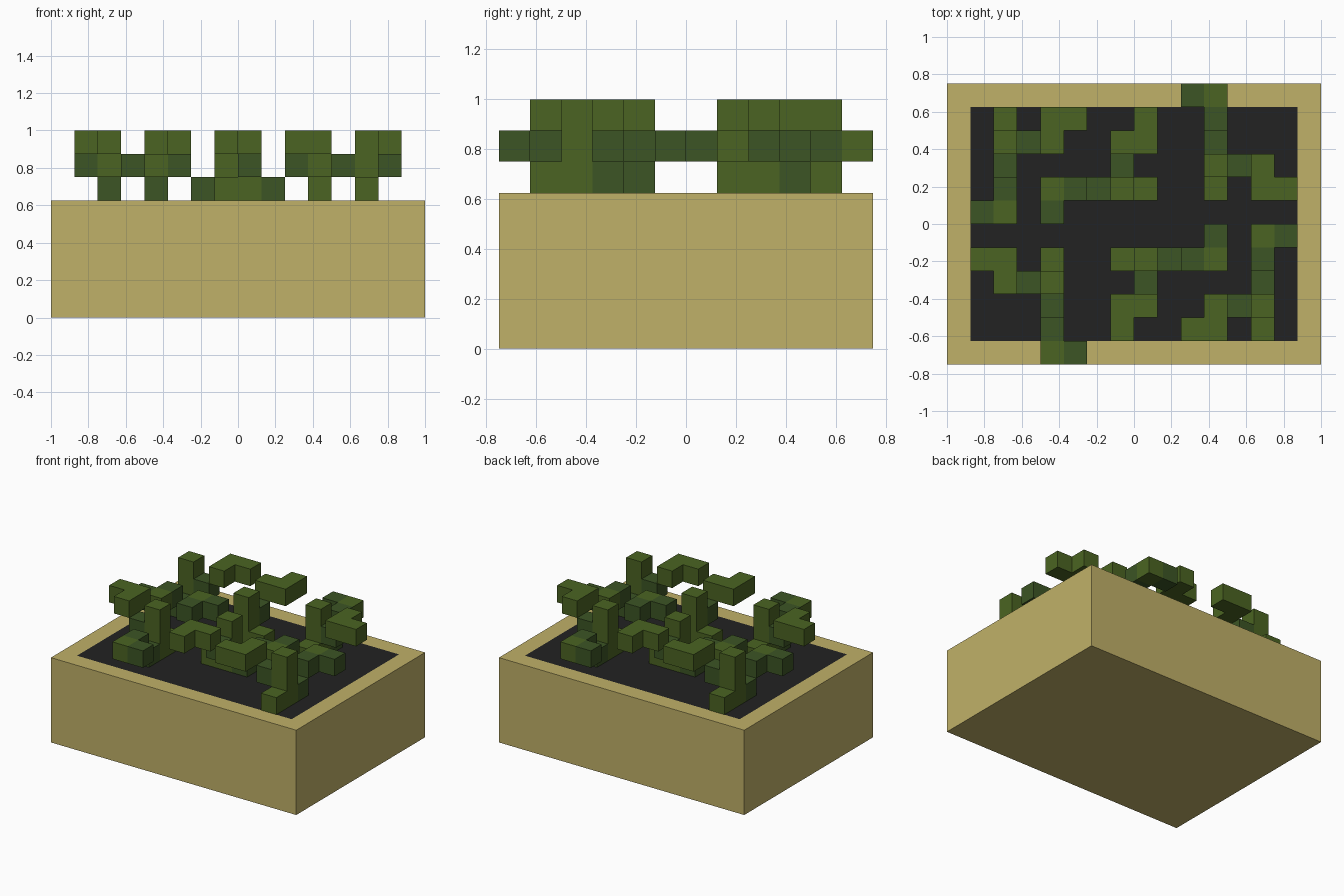
import bpy
import bmesh
from mathutils import Matrix, Vector

cube = bpy.data.objects.get("Cube")
if cube:
    bpy.data.objects.remove(cube, do_unlink=True)

CELL = 0.125           # edge of one block
SOIL_Z = 5 * CELL      # top of the planter


def material(name, rgb):
    mat = bpy.data.materials.new(name)
    mat.use_nodes = True
    color = (*rgb, 1)
    mat.diffuse_color = color
    mat.node_tree.nodes["Principled BSDF"].inputs["Base Color"].default_value = color
    return mat


TAN = material("tan_clay", (0.53, 0.44, 0.14))
SOIL = material("dark_soil", (0.016, 0.016, 0.016))
LIGHT = material("light_green", (0.07, 0.127, 0.016))
DARK = material("dark_green", (0.045, 0.09, 0.018))


def make_object(name, bm, mats):
    bmesh.ops.recalc_face_normals(bm, faces=bm.faces)
    mesh = bpy.data.meshes.new(name)
    bm.to_mesh(mesh)
    bm.free()
    for mat in mats:
        mesh.materials.append(mat)
    obj = bpy.data.objects.new(name, mesh)
    bpy.context.collection.objects.link(obj)


def add_box(bm, center, size):
    matrix = Matrix.Translation(center) @ Matrix.Diagonal((*size, 1))
    return bmesh.ops.create_cube(bm, size=1, matrix=matrix)["verts"]


# Planter: a solid block whose inset top face is the soil
bm = bmesh.new()
add_box(bm, (0, 0, SOIL_Z / 2), (2, 1.5, SOIL_Z))
top = max(bm.faces, key=lambda f: f.calc_center_median().z)
bmesh.ops.inset_region(bm, faces=[top], thickness=CELL, use_even_offset=True)
top.material_index = 1
make_object("planter", bm, [TAN, SOIL])

# Plant parts: blocks as (along, across, level, height) from the trunk
PARTS = {
    "trunk": (LIGHT, [(0, 0, 0, 3), (0, 1, 0, 1)]),
    "high_branch": (DARK, [(1, 0, 1, 1)]),
    "high_leaves": (LIGHT, [(2, 0, 2, 1), (2, 1, 2, 1), (3, 1, 2, 1)]),
    "low_branch": (DARK, [(0, -1, 0, 1), (0, -2, 1, 1), (-1, -3, 1, 1)]),
    "low_leaf": (LIGHT, [(0, -3, 1, 1)]),
}


def add_plant(label, base, along, across):
    for part, (mat, blocks) in PARTS.items():
        bm = bmesh.new()
        for a, c, level, height in blocks:
            spot = (base + along * a + across * c) * CELL
            z = SOIL_Z + (level + height / 2) * CELL
            add_box(bm, (spot.x, spot.y, z), (CELL, CELL, CELL * height))
        make_object(f"{label}_{part}", bm, [mat])


# Three plants, each repeated by a half turn about the centre
X, Y = Vector((1, 0)), Vector((0, 1))
PLANTS = [
    ("corner_plant", Vector((-3.5, -2.5)), -X, Y),
    ("middle_plant", Vector((-0.5, 1.5)), Y, X),
    ("side_plant", Vector((-5.5, 3.5)), X, Y),
]
for name, base, along, across in PLANTS:
    for turn, suffix in ((1, "a"), (-1, "b")):
        add_plant(f"{name}_{suffix}", base * turn, along * turn, across * turn)
